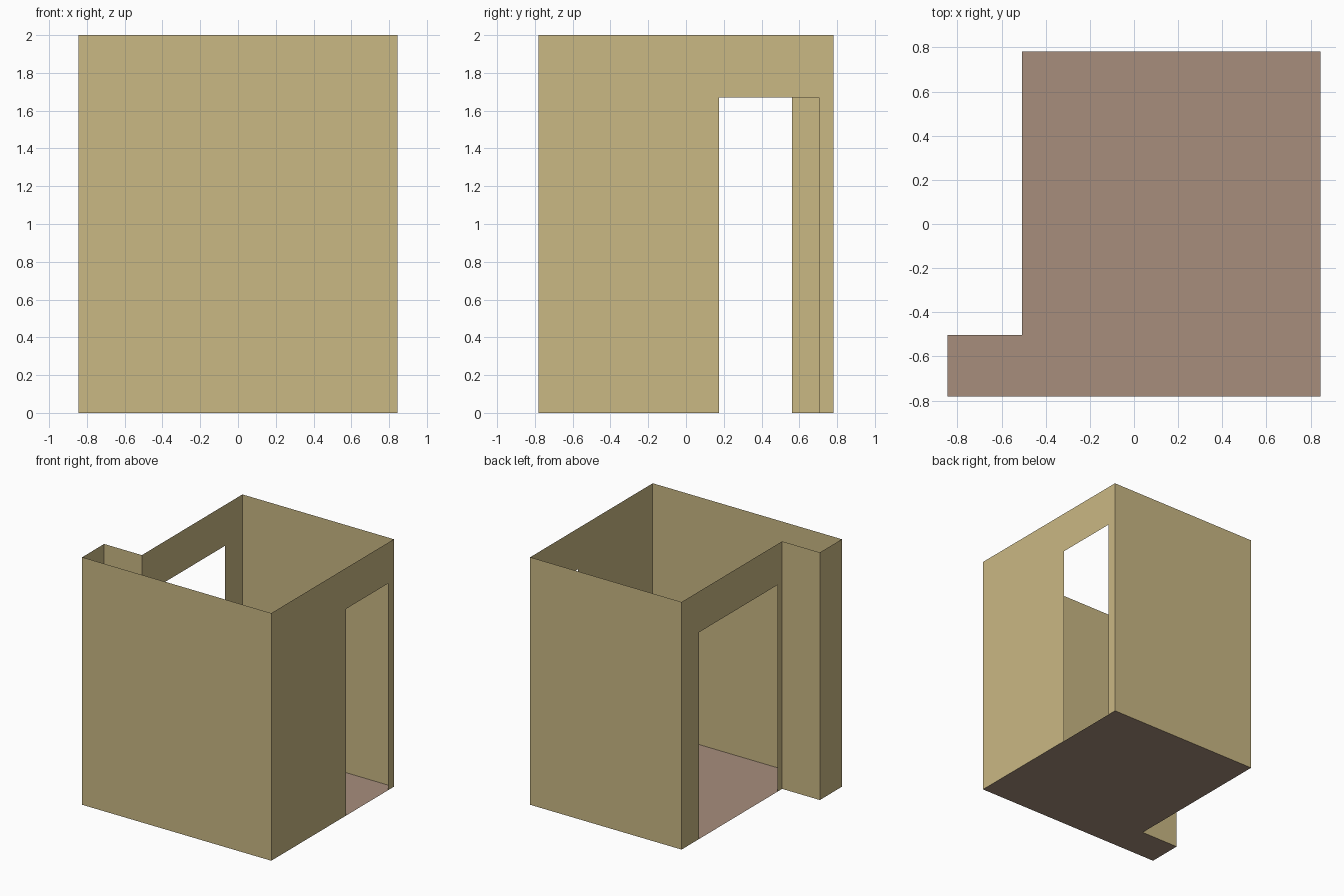
import bpy
import bmesh

if "Cube" in bpy.data.objects:
    bpy.data.objects.remove(bpy.data.objects["Cube"])

H, DOOR = 2.0, 1.67      # wall and doorway heights
X, Y = 0.845, 0.782      # half extents
NX, NY = -0.508, -0.502  # inner corner of the L-shaped plan


def material(name, rgb):
    m = bpy.data.materials.new(name)
    m.diffuse_color = (*rgb, 1)
    m.use_nodes = True
    m.node_tree.nodes["Principled BSDF"].inputs["Base Color"].default_value = m.diffuse_color
    return m


wall_mat = material("sand wall", (0.591, 0.479, 0.231))
floor_mat = material("brown floor", (0.386, 0.270, 0.202))


def sheet(name, pts, mat):
    """One flat thin-surface polygon."""
    bm = bmesh.new()
    bm.faces.new([bm.verts.new(p) for p in pts])
    me = bpy.data.meshes.new(name)
    bm.to_mesh(me)
    bm.free()
    me.materials.append(mat)
    ob = bpy.data.objects.new(name, me)
    bpy.context.collection.objects.link(ob)


def wall(name, a, b, opening=None):
    """Upright wall from a to b; opening = start and end y of a doorway."""
    prof = [(a, 0)]
    if opening:
        p, q = [(a[0], y) for y in opening]
        prof += [(p, 0), (p, DOOR), (q, DOOR), (q, 0)]
    prof += [(b, 0), (b, H), (a, H)]
    sheet(name, [(x, y, z) for (x, y), z in prof], wall_mat)


# Floor plan, counter-clockwise so all walls face outward
plan = [(-X, -Y), (X, -Y), (X, Y), (NX, Y), (NX, NY), (-X, NY)]
names = ["front_wall", "right_wall", "back_wall", "left_wall",
         "alcove_back_wall", "alcove_side_wall"]
doorways = {"right_wall": (0.175, 0.705), "left_wall": (0.56, -0.445)}

sheet("floor", [(x, y, 0) for x, y in plan], floor_mat)
for i, n in enumerate(names):
    wall(n, plan[i], plan[(i + 1) % len(plan)], doorways.get(n))
